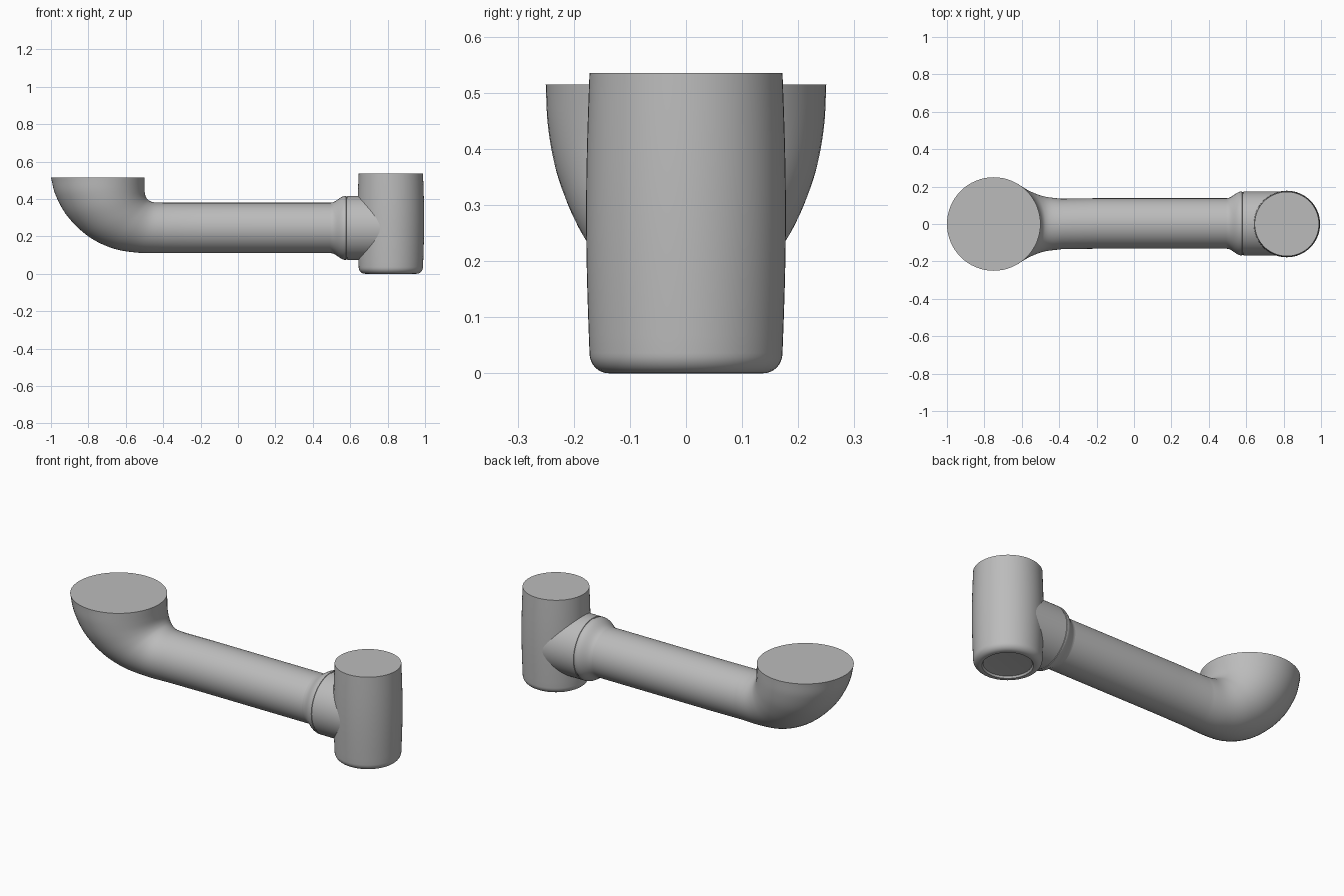
import bpy, bmesh, math
from mathutils import Vector, Matrix

cube = bpy.data.objects.get("Cube")
if cube:
    bpy.data.objects.remove(cube, do_unlink=True)

grey = bpy.data.materials.new("plain grey")
grey.use_nodes = True
colour = (0.5, 0.5, 0.5, 1)
grey.diffuse_color = colour
grey.node_tree.nodes["Principled BSDF"].inputs["Base Color"].default_value = colour

SIDES = 64
AXIS_Y, AXIS_Z = 0.003, 0.245


def loft(name, rings):
    """Skin a list of closed rings and cap both ends."""
    bm = bmesh.new()
    loops = [[bm.verts.new(p) for p in ring] for ring in rings]
    for a, b in zip(loops, loops[1:]):
        for i in range(SIDES):
            j = (i + 1) % SIDES
            bm.faces.new((a[i], a[j], b[j], b[i]))
    bm.faces.new(loops[0])
    bm.faces.new(loops[-1])
    bmesh.ops.recalc_face_normals(bm, faces=bm.faces)
    mesh = bpy.data.meshes.new(name)
    bm.to_mesh(mesh)
    bm.free()
    mesh.materials.append(grey)
    obj = bpy.data.objects.new(name, mesh)
    bpy.context.collection.objects.link(obj)
    bpy.ops.object.select_all(action="DESELECT")
    obj.select_set(True)
    bpy.context.view_layer.objects.active = obj
    bpy.ops.object.shade_smooth_by_angle(angle=math.radians(35))
    return obj


def ellipse(centre, u, v):
    return [centre + u * math.cos(t) + v * math.sin(t)
            for t in (2 * math.pi * i / SIDES for i in range(SIDES))]


def revolve(name, profile, origin, direction):
    """Turn (radius, distance) pairs about an axis through origin."""
    d = Vector(direction)
    u = Vector((0, 1, 0))
    v = d.cross(u)
    return loft(name, [ellipse(Vector(origin) + d * h, u * r, v * r) for r, h in profile])


def spline(keys, steps):
    """Catmull-Rom interpolation through tuples of any length."""
    pts = [Vector(k) for k in keys]
    pts = [2 * pts[0] - pts[1]] + pts + [2 * pts[-1] - pts[-2]]
    out = []
    for a, b, c, d in zip(pts, pts[1:], pts[2:], pts[3:]):
        for s in range(steps):
            t = s / steps
            out.append(0.5 * (2 * b + (c - a) * t + (2 * a - 5 * b + 4 * c - d) * t * t
                              + (3 * b - a - 3 * c + d) * t ** 3))
    return out + [pts[-2]]


# Upright vessel: recessed foot, rounded lower edge, faintly bulged wall
foot = [(0.10, 0.012), (0.122, 0.010), (0.128, 0.0), (0.138, 0.0)]
edge = [(0.138 + 0.034 * math.sin(a), 0.036 * (1 - math.cos(a)))
        for a in (math.pi / 2 * i / 8 for i in range(1, 9))]
wall = [(0.172 + 0.006 * math.sin(math.pi * i / 16), 0.036 + 0.499 * i / 16)
        for i in range(1, 17)]
revolve("vessel", foot + edge + wall, (0.817, 0, 0), (0, 0, 1))

# Collar: flares out of the pipe, has a fine groove, runs into the vessel
flare = [(0.135 + 0.036 * (1 - math.cos(math.pi * i / 12)) / 2, 0.495 + 0.08 * i / 12)
         for i in range(13)]
groove = [(0.171, 0.578), (0.168, 0.579), (0.168, 0.585), (0.171, 0.586), (0.171, 0.80)]
revolve("collar", flare + groove, (0, AXIS_Y, AXIS_Z), (1, 0, 0))

# Elbow and pipe: inner x, inner z, outer x, outer z, half width
bend = [(-0.50, 0.515, -1.0, 0.515, 0.25),
        (-0.50, 0.46, -0.975, 0.42, 0.246),
        (-0.497, 0.425, -0.91, 0.305, 0.232),
        (-0.487, 0.402, -0.80, 0.20, 0.206),
        (-0.47, 0.388, -0.67, 0.136, 0.176),
        (-0.44, 0.381, -0.53, 0.112, 0.148),
        (-0.38, 0.38, -0.40, 0.11, 0.135)]
rings = []
for k in spline(bend, 6):
    inner = Vector((k[0], 0, k[1]))
    outer = Vector((k[2], 0, k[3]))
    rings.append(ellipse((inner + outer) / 2, (inner - outer) / 2, Vector((0, k[4], 0))))
for x, shift in ((-0.2, AXIS_Y), (0.5, AXIS_Y)):
    rings.append(ellipse(Vector((x, shift, AXIS_Z)), Vector((0, 0, 0.135)), Vector((0, 0.135, 0))))
loft("elbow_pipe", rings)
